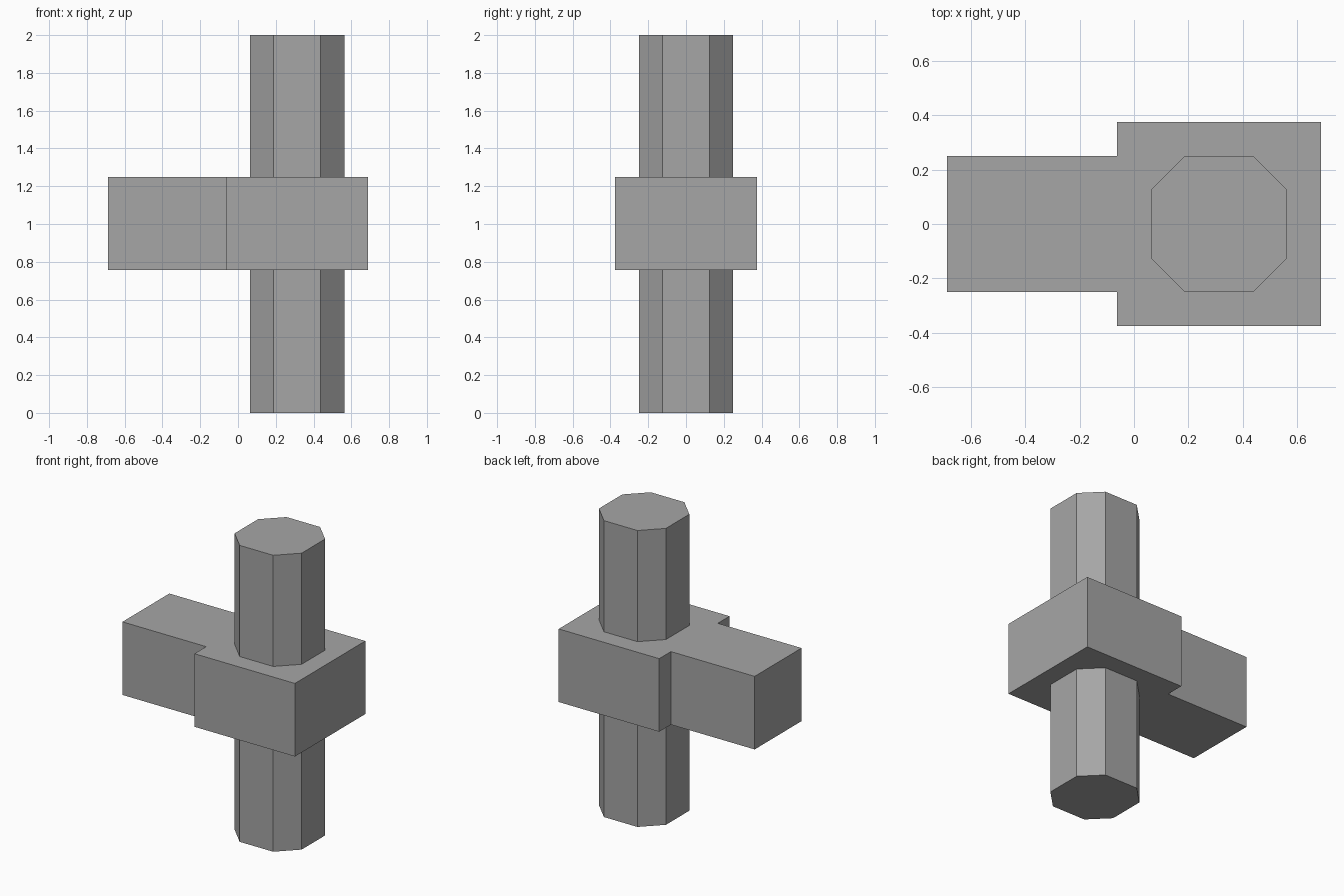
import bpy
import bmesh

if "Cube" in bpy.data.objects:
    bpy.data.objects.remove(bpy.data.objects["Cube"])

grey = bpy.data.materials.new("plain grey")
grey.diffuse_color = (0.38, 0.38, 0.38, 1)
grey.use_nodes = True
grey.node_tree.nodes["Principled BSDF"].inputs["Base Color"].default_value = grey.diffuse_color


def prism(name, outline, z0, z1):
    """Extrude a counter-clockwise xy outline from z0 up to z1."""
    bm = bmesh.new()
    base = bm.faces.new([bm.verts.new((x, y, z0)) for x, y in outline])
    top = bmesh.ops.extrude_face_region(bm, geom=[base], use_keep_orig=True)
    verts = [g for g in top["geom"] if isinstance(g, bmesh.types.BMVert)]
    bmesh.ops.translate(bm, vec=(0, 0, z1 - z0), verts=verts)
    bmesh.ops.recalc_face_normals(bm, faces=bm.faces)
    mesh = bpy.data.meshes.new(name)
    bm.to_mesh(mesh)
    bm.free()
    mesh.materials.append(grey)
    obj = bpy.data.objects.new(name, mesh)
    bpy.context.collection.objects.link(obj)
    return obj


# Octagonal shaft with chamfered corners
cx, r, c = 0.3125, 0.25, 0.125
octagon = [(c, -r), (r, -c), (r, c), (c, r), (-c, r), (-r, c), (-r, -c), (-c, -r)]
prism("shaft", [(cx + x, y) for x, y in octagon], 0, 2)

# Wide collar around the shaft with a narrower arm, as one stepped outline
half = [(0.6875, 0.375), (-0.0625, 0.375), (-0.0625, 0.25), (-0.6875, 0.25)]
outline = half + [(x, -y) for x, y in reversed(half)]
prism("collar_and_arm", outline, 0.757, 1.25)
